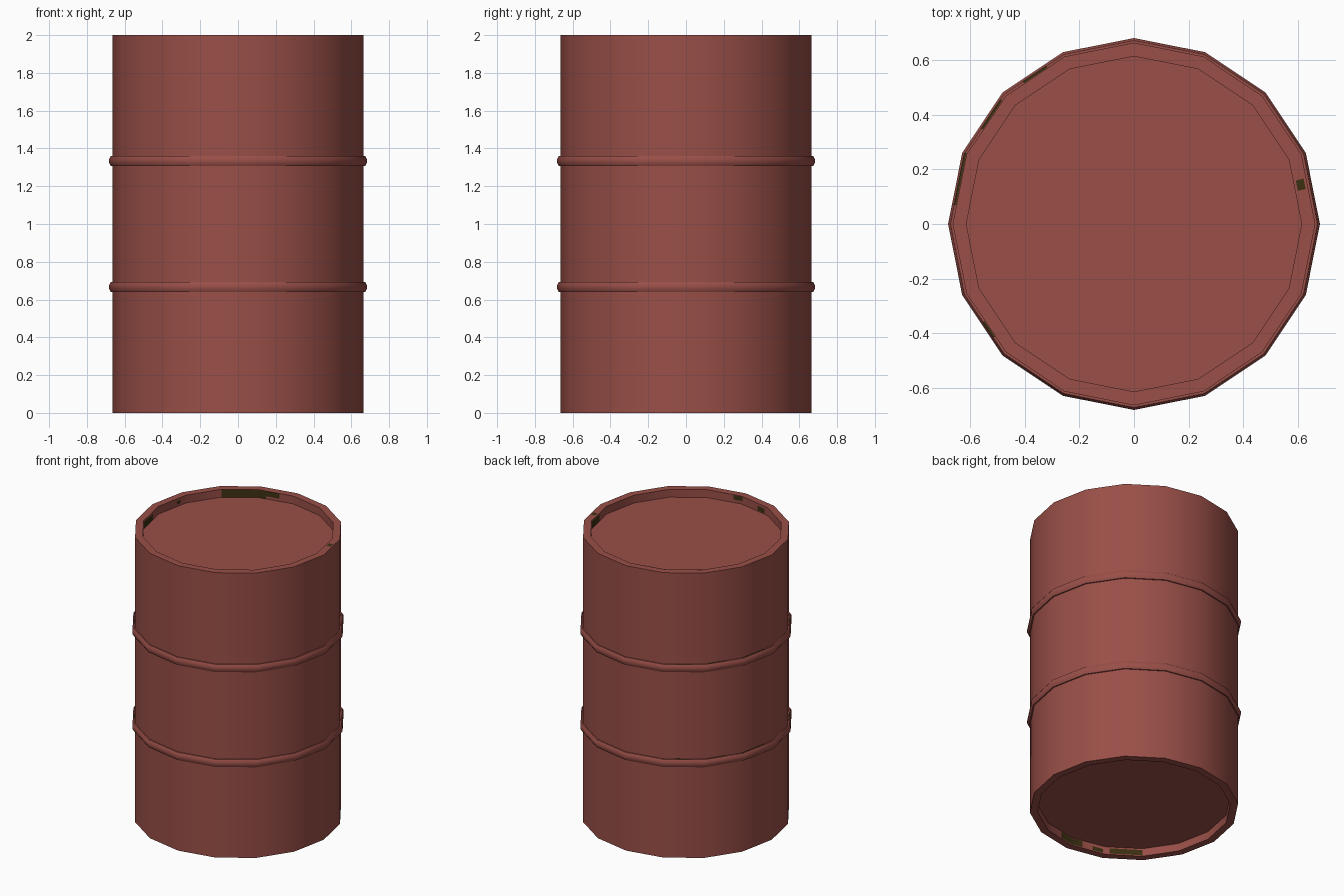
import bpy
import bmesh
from math import cos, sin, pi, radians

SIDES = 16
R, LIP, RING_R = 0.665, 0.615, 0.682      # wall, lip opening and hoop radii
H, RECESS = 2.0, 0.055                    # height and lid depth
STEP = 2 * pi / SIDES

cube = bpy.data.objects.get("Cube")
if cube:
    bpy.data.objects.remove(cube, do_unlink=True)


def material(name, rgb):
    mat = bpy.data.materials.new(name)
    mat.use_nodes = True
    mat.diffuse_color = (*rgb, 1)
    mat.node_tree.nodes["Principled BSDF"].inputs["Base Color"].default_value = (*rgb, 1)
    return mat


red = material("faded red paint", (0.32, 0.078, 0.064))
rust = material("dark olive grime", (0.045, 0.03, 0.006))


def finish(bm, name, mat):
    mesh = bpy.data.meshes.new(name)
    bm.to_mesh(mesh)
    bm.free()
    mesh.materials.append(mat)
    obj = bpy.data.objects.new(name, mesh)
    bpy.context.collection.objects.link(obj)
    bpy.ops.object.select_all(action='DESELECT')
    obj.select_set(True)
    bpy.context.view_layer.objects.active = obj
    bpy.ops.object.shade_smooth_by_angle(angle=radians(35))
    return obj


def lathe(name, profile, mat, caps=False, closed=False):
    """Turn a (radius, height) profile round the z axis."""
    bm = bmesh.new()
    loops = [[bm.verts.new((r * cos(i * STEP), r * sin(i * STEP), z))
              for i in range(SIDES)] for r, z in profile]
    pairs = list(zip(loops, loops[1:]))
    if closed:
        pairs.append((loops[-1], loops[0]))
    for a, b in pairs:
        for i in range(SIDES):
            j = (i + 1) % SIDES
            bm.faces.new((a[i], a[j], b[j], b[i]))
    if caps:
        bm.faces.new(loops[0])
        bm.faces.new(loops[-1])
    bmesh.ops.recalc_face_normals(bm, faces=bm.faces)
    return finish(bm, name, mat)


def stain(name, start, end, low, high, up=False):
    """Thin patch following the faceted wall from angle start to end (degrees)."""
    bm = bmesh.new()
    corners = [k * 360 / SIDES for k in range(2 * SIDES)]
    angles = [start] + [c for c in corners if start < c < end] + [end]
    rows = []
    for deg in angles:
        a = radians(deg)
        flat = cos(STEP / 2) / cos(a % STEP - STEP / 2)
        rows.append([bm.verts.new((r * flat * cos(a), r * flat * sin(a), z))
                     for r, z in (low, high)])
    for a, b in zip(rows, rows[1:]):
        face = bm.faces.new((a[0], a[1], b[1], b[0]))
        face.normal_update()
        mid = face.calc_center_median()
        outward = face.normal.z if up else -(face.normal.x * mid.x + face.normal.y * mid.y)
        if outward < 0:
            face.normal_flip()
    return finish(bm, name, rust)


# Drum shell with recessed lid and base
lathe("drum_body", [(LIP, RECESS), (LIP, 0), (R, 0), (R, H), (LIP, H), (LIP, H - RECESS)],
      red, caps=True)

# Two rolling hoops
for label, z in (("lower", H / 3), ("upper", 2 * H / 3)):
    lathe(label + "_hoop",
          [(R - 0.01, z - 0.027), (R + 0.008, z - 0.027), (RING_R, z - 0.011),
           (RING_R, z + 0.011), (R + 0.008, z + 0.027), (R - 0.01, z + 0.027)],
          red, closed=True)
    # Grime caught on top of the hoop
    for start, end in ((119, 128), (137, 148), (157, 174), (213, 219)):
        stain(label + "_hoop_grime", start, end, (R + 0.001, z + 0.0285),
              (R + 0.009, z + 0.0285), up=True)

# Grime inside the top lip
inner = LIP - 0.002
for start, end, low, high in ((108, 135, 0.0, 1.0), (99, 108, 0.35, 1.0), (162, 165, 0.3, 0.7),
                              (189, 205, 0.0, 0.8), (269, 275, 0.4, 0.95),
                              (250, 256, 0.1, 0.7), (11, 24, 0.0, 0.9)):
    base = H - RECESS
    stain("top_lip_grime", start, end, (inner, base + low * RECESS), (inner, base + high * RECESS))

# Grime inside the bottom lip
for start, end, low, high in ((263, 280, 0.1, 0.9), (249, 256, 0.1, 0.6), (225, 245, 0.1, 0.8)):
    stain("bottom_lip_grime", start, end, (inner, low * RECESS), (inner, high * RECESS))

# Small spot on the top rim
stain("rim_spot", 11.5, 15, (LIP + 0.01, H + 0.001), (LIP + 0.04, H + 0.001), up=True)
